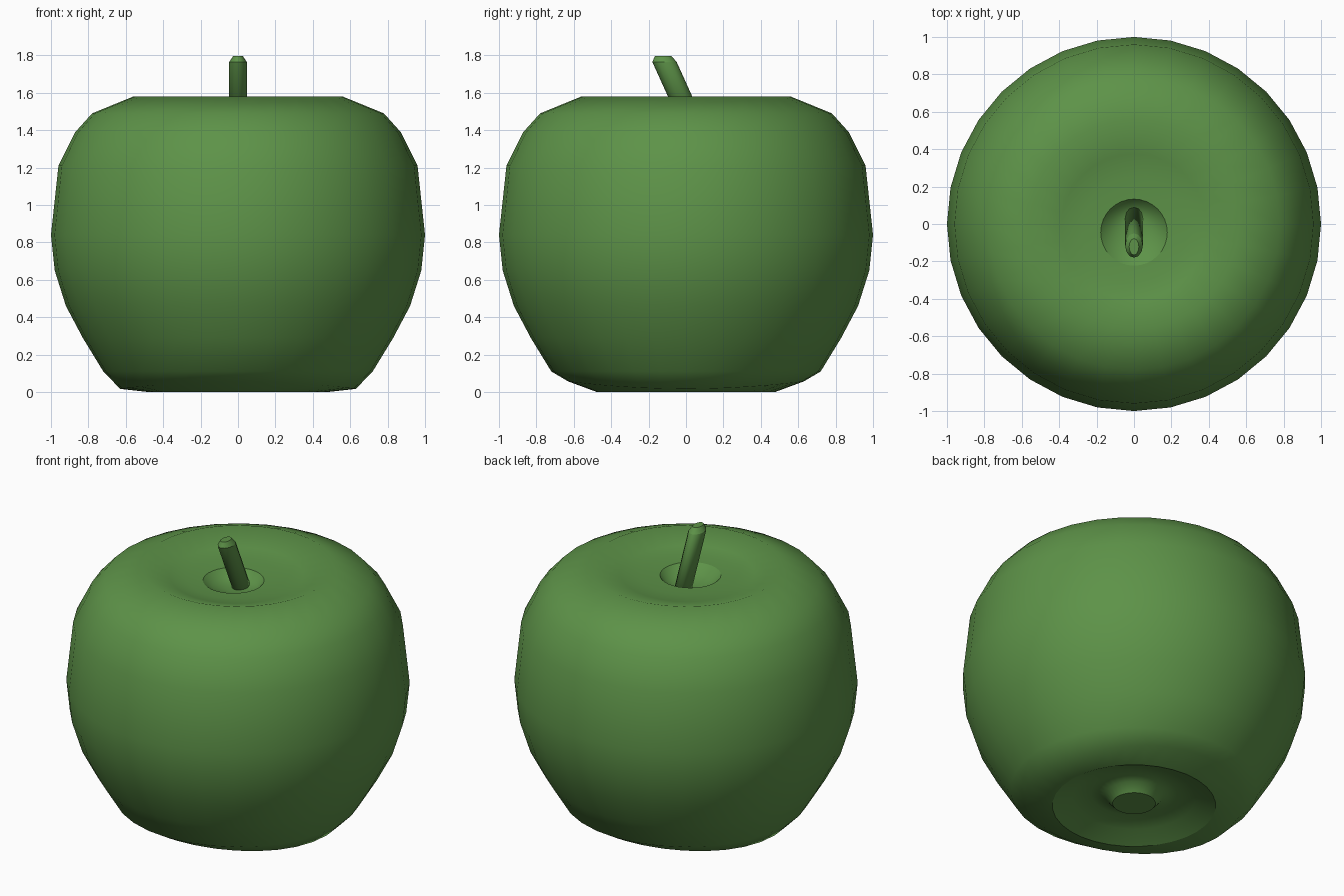
import bpy
import bmesh
from math import cos, sin, pi

if "Cube" in bpy.data.objects:
    bpy.data.objects.remove(bpy.data.objects["Cube"])

green = bpy.data.materials.new("apple_green")
green.diffuse_color = (0.11, 0.29, 0.065, 1.0)
green.use_nodes = True
green.node_tree.nodes["Principled BSDF"].inputs["Base Color"].default_value = green.diffuse_color


def loft(name, rings, sides, sharp=()):
    """Skin elliptical rings (rx, ry, centre_y, z, wave) and cap both ends."""
    bm = bmesh.new()
    loops = []
    for rx, ry, cy, z, wave in rings:
        loop = []
        for i in range(sides):
            a = 2 * pi * i / sides
            loop.append(bm.verts.new((rx * cos(a), cy + ry * sin(a),
                                      z - wave * cos(2 * a))))
        loops.append(loop)
    for low, high in zip(loops, loops[1:]):
        for i in range(sides):
            j = (i + 1) % sides
            bm.faces.new((low[i], low[j], high[j], high[i]))
    bm.faces.new(loops[0][::-1])
    bm.faces.new(loops[-1])
    bmesh.ops.recalc_face_normals(bm, faces=bm.faces)
    for f in bm.faces:
        f.smooth = True
    # Creased rings
    for k in sharp:
        for i in range(sides):
            bm.edges.get((loops[k][i], loops[k][(i + 1) % sides])).smooth = False
    mesh = bpy.data.meshes.new(name)
    bm.to_mesh(mesh)
    bm.free()
    obj = bpy.data.objects.new(name, mesh)
    bpy.context.collection.objects.link(obj)
    mesh.materials.append(green)
    return obj


# Apple body: (radius, height, centre y, two-fold wave), calyx to stem hollow
profile = [
    (0.125, 0.015, 0, 0), (0.17, 0.065, 0, 0), (0.25, 0.08, 0, 0),
    (0.36, 0.05, 0, 0), (0.476, 0.0, 0, 0), (0.63, 0.037, 0, 0.02),
    (0.72, 0.11, 0, 0), (0.83, 0.29, 0, 0), (0.92, 0.46, 0, 0),
    (0.98, 0.65, 0, 0), (1.0, 0.84, 0, 0), (0.96, 1.21, 0, 0),
    (0.87, 1.39, 0, 0), (0.78, 1.49, 0, 0), (0.56, 1.58, 0, 0),
    (0.39, 1.525, -0.015, 0), (0.28, 1.51, -0.03, 0),
    (0.178, 1.505, -0.045, 0), (0.13, 1.46, -0.03, 0), (0.06, 1.44, -0.01, 0),
]
loft("apple_body", [(r, r, cy, z, w) for r, z, cy, w in profile], 32,
     sharp=(0, 4, 17))

# Leaning oval stem with a bevelled tip
loft("stem", [
    (0.047, 0.065, 0.05, 1.40, 0),
    (0.047, 0.065, -0.115, 1.765, 0),
    (0.026, 0.044, -0.122, 1.797, 0),
], 12, sharp=(1, 2))
